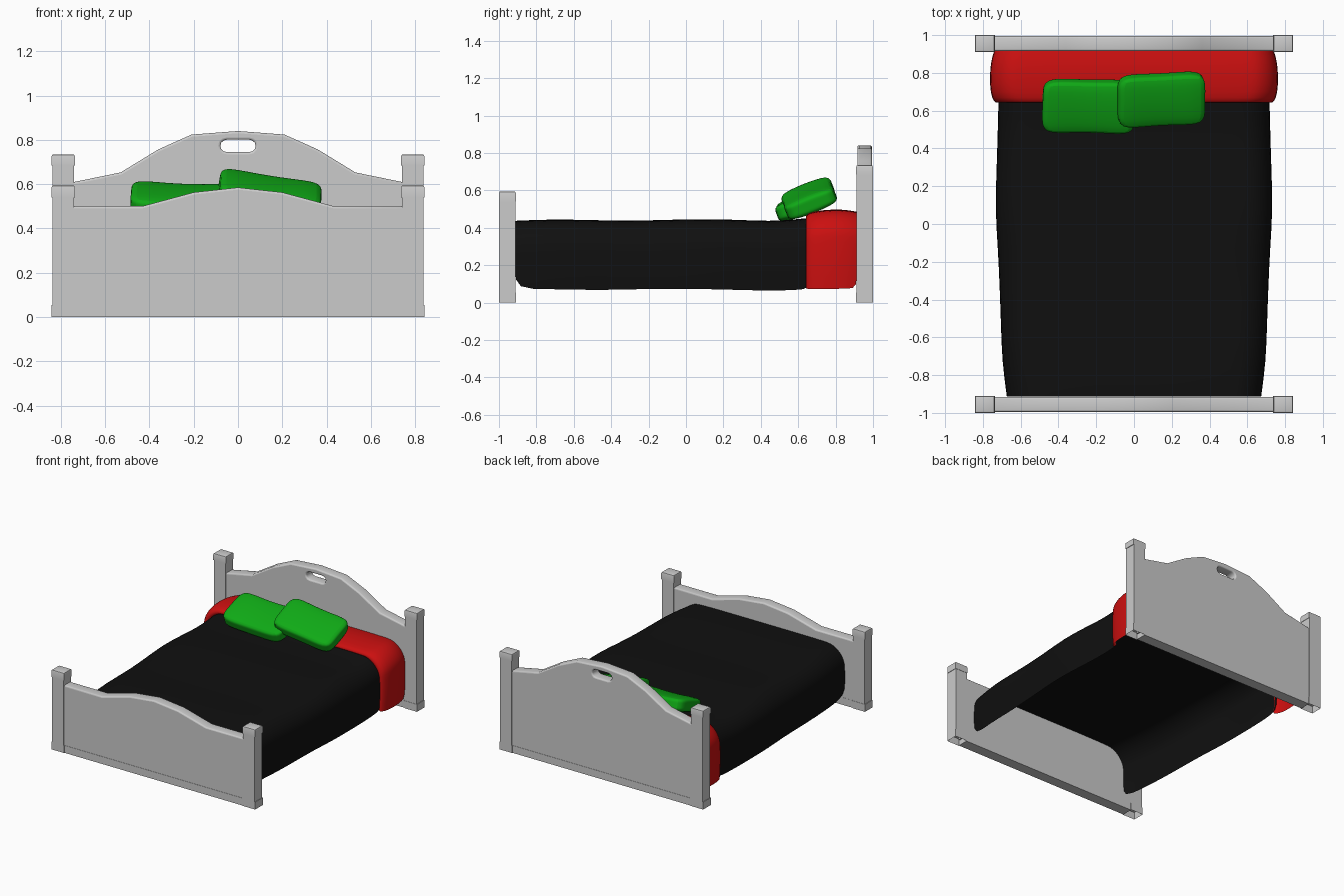
import bpy, bmesh, math
from mathutils import Vector, Euler

if "Cube" in bpy.data.objects:
    bpy.data.objects.remove(bpy.data.objects["Cube"])


def material(name, rgb):
    m = bpy.data.materials.new(name)
    m.diffuse_color = (*rgb, 1)
    m.use_nodes = True
    m.node_tree.nodes["Principled BSDF"].inputs["Base Color"].default_value = m.diffuse_color
    return m


BLACK = material("black", (0.005, 0.005, 0.005))
RED = material("red", (0.6, 0.005, 0.005))
GREEN = material("green", (0.005, 0.4, 0.008))


def finish(name, bm, mat=None, angle=40):
    mesh = bpy.data.meshes.new(name)
    bm.to_mesh(mesh)
    bm.free()
    ob = bpy.data.objects.new(name, mesh)
    bpy.context.collection.objects.link(ob)
    if mat:
        mesh.materials.append(mat)
    smooth(ob, angle)
    return ob


def smooth(ob, angle):
    bpy.ops.object.select_all(action='DESELECT')
    ob.select_set(True)
    bpy.context.view_layer.objects.active = ob
    bpy.ops.object.shade_smooth_by_angle(angle=math.radians(angle))


def box(name, x, y, z, bevel_top=0.0, open_bottom=False):
    bm = bmesh.new()
    bmesh.ops.create_cube(bm, size=1)
    for v in bm.verts:
        v.co = Vector([r[0] + (c + 0.5) * (r[1] - r[0]) for r, c in zip((x, y, z), v.co)])
    if open_bottom:
        bmesh.ops.delete(bm, geom=[f for f in bm.faces if f.normal.z < -0.9], context='FACES_ONLY')
    if bevel_top:
        edges = [e for e in bm.edges if all(v.co.z > z[1] - 1e-4 for v in e.verts)]
        bmesh.ops.bevel(bm, geom=edges, offset=bevel_top, segments=2, affect='EDGES', profile=0.5)
    return finish(name, bm, angle=25)


def panel(name, half_top, y, hole=None):
    # filled outline, extruded with a soft rim; half_top runs centre to post
    cu = bpy.data.curves.new(name, 'CURVE')
    cu.dimensions = '2D'
    cu.fill_mode = 'BOTH'
    cu.extrude, cu.bevel_depth, cu.offset, cu.bevel_resolution = 0.029, 0.01, -0.01, 2
    top = [(-px, pz) for px, pz in half_top[:0:-1]] + half_top
    for pts in [[(-0.75, 0.04)] + top + [(0.75, 0.04)], hole]:
        if pts:
            s = cu.splines.new('POLY')
            s.points.add(len(pts) - 1)
            for p, (px, pz) in zip(s.points, pts):
                p.co = (px, pz, 0, 1)
            s.use_cyclic_u = True
    ob = bpy.data.objects.new(name, cu)
    bpy.context.collection.objects.link(ob)
    ob.location.y = y
    ob.rotation_euler.x = math.pi / 2
    bpy.ops.object.select_all(action='DESELECT')
    ob.select_set(True)
    bpy.context.view_layer.objects.active = ob
    bpy.ops.object.convert(target='MESH')
    smooth(bpy.context.object, 35)


# Posts, caps and bottom rails at both ends
for end, s, cap_z, top_z in (("head", 1, 0.685, 0.735), ("foot", -1, 0.54, 0.595)):
    ys = sorted((s * 0.912, s * 1.0))
    yc = sorted((s * 0.91, s * 1.0))
    for side, t in (("left", -1), ("right", 1)):
        xs = sorted((t * 0.74, t * 0.838))
        xc = sorted((t * 0.737, t * 0.842))
        box(f"{end}_{side}_post", xs, ys, (0.055, cap_z), open_bottom=True)
        box(f"{end}_{side}_cap", xc, yc, (cap_z, top_z), 0.01)
        box(f"{end}_{side}_foot", xc, yc, (0, 0.055), open_bottom=True)
    box(f"{end}_rail", (-0.74, 0.74), sorted((s * 0.915, s * 0.996)), (0, 0.055))

# Headboard with hand slot, footboard
slot = [(sx * 0.05 + 0.03 * math.cos(a), 0.773 + 0.028 * math.sin(a))
        for sx, a0 in ((1, -90), (-1, 90))
        for a in [math.radians(a0 + 30 * i) for i in range(7)]]
panel("headboard", [(0, 0.84), (0.21, 0.824), (0.36, 0.757), (0.53, 0.653), (0.75, 0.608)], 0.955, slot)
panel("footboard", [(0, 0.585), (0.2, 0.563), (0.43, 0.501), (0.75, 0.501)], -0.955)


def cover(name, stations, r, mat):
    # open cloth shell: stations are (y, half width, top, hem)
    bm = bmesh.new()
    rows = []
    for y, w, top, hem in stations:
        half = [(w - 0.008, hem), (w, (hem + top - r) / 2), (w - 0.003, top - r)]
        half += [(w - r + r * math.cos(a), top - r + r * math.sin(a))
                 for a in [math.radians(15 * i) for i in range(1, 6)]]
        half += [(w - r, top - 0.002), (0.35, top), (0.15, top)]
        sec = half + [(0, top)] + [(-x, z) for x, z in reversed(half)]
        rows.append([bm.verts.new((x, y, z)) for x, z in sec])
    for a, b in zip(rows, rows[1:]):
        for i in range(len(a) - 1):
            bm.faces.new((a[i], a[i + 1], b[i + 1], b[i]))
    bmesh.ops.recalc_face_normals(bm, faces=bm.faces)
    if sum(f.normal.z for f in bm.faces) < 0:
        bmesh.ops.reverse_faces(bm, faces=bm.faces)
    ob = finish(name, bm, mat, 80)
    sub = ob.modifiers.new("soft", 'SUBSURF')
    sub.levels = sub.render_levels = 1


# Bedspread and folded sheet
cover("bedspread", [
    (-0.913, 0.675, 0.437, 0.07), (-0.73, 0.70, 0.445, 0.073), (-0.53, 0.706, 0.442, 0.067),
    (-0.33, 0.713, 0.436, 0.069), (-0.13, 0.722, 0.441, 0.075), (0.07, 0.736, 0.447, 0.073),
    (0.27, 0.73, 0.443, 0.068), (0.45, 0.724, 0.434, 0.063), (0.58, 0.721, 0.444, 0.067),
    (0.68, 0.718, 0.455, 0.072)], 0.16, BLACK)
cover("folded_sheet", [
    (0.665, 0.712, 0.445, 0.08), (0.638, 0.722, 0.455, 0.077), (0.644, 0.742, 0.476, 0.073),
    (0.69, 0.762, 0.489, 0.072), (0.79, 0.766, 0.50, 0.073), (0.87, 0.757, 0.494, 0.075),
    (0.915, 0.742, 0.485, 0.076)], 0.16, RED)


def pillow(name, size, loc, rot, lift):
    bm = bmesh.new()
    bmesh.ops.create_cube(bm, size=2)
    bmesh.ops.subdivide_edges(bm, edges=bm.edges[:], cuts=2, use_grid_fill=True)
    e = Euler([math.radians(a) for a in rot]).to_matrix()
    for v in bm.verts:
        x, y, z = v.co
        pinch = 0.94 if abs(x) < 0.5 else 1.0
        flat = 0.8 if abs(y) > 0.9 else 1.0
        p = Vector((x * size[0], y * size[1] * pinch, z * size[2] * flat + lift * x * x))
        v.co = e @ p + Vector(loc)
    ob = finish(name, bm, GREEN, 80)
    sub = ob.modifiers.new("soft", 'SUBSURF')
    sub.levels = sub.render_levels = 2


# Pillows, the right one leaning on the left
pillow("left_pillow", (0.245, 0.15, 0.055), (-0.24, 0.625, 0.518), (20, 2, -1), 0.012)
pillow("right_pillow", (0.232, 0.148, 0.055), (0.143, 0.66, 0.553), (22, 9, 3), 0.006)
